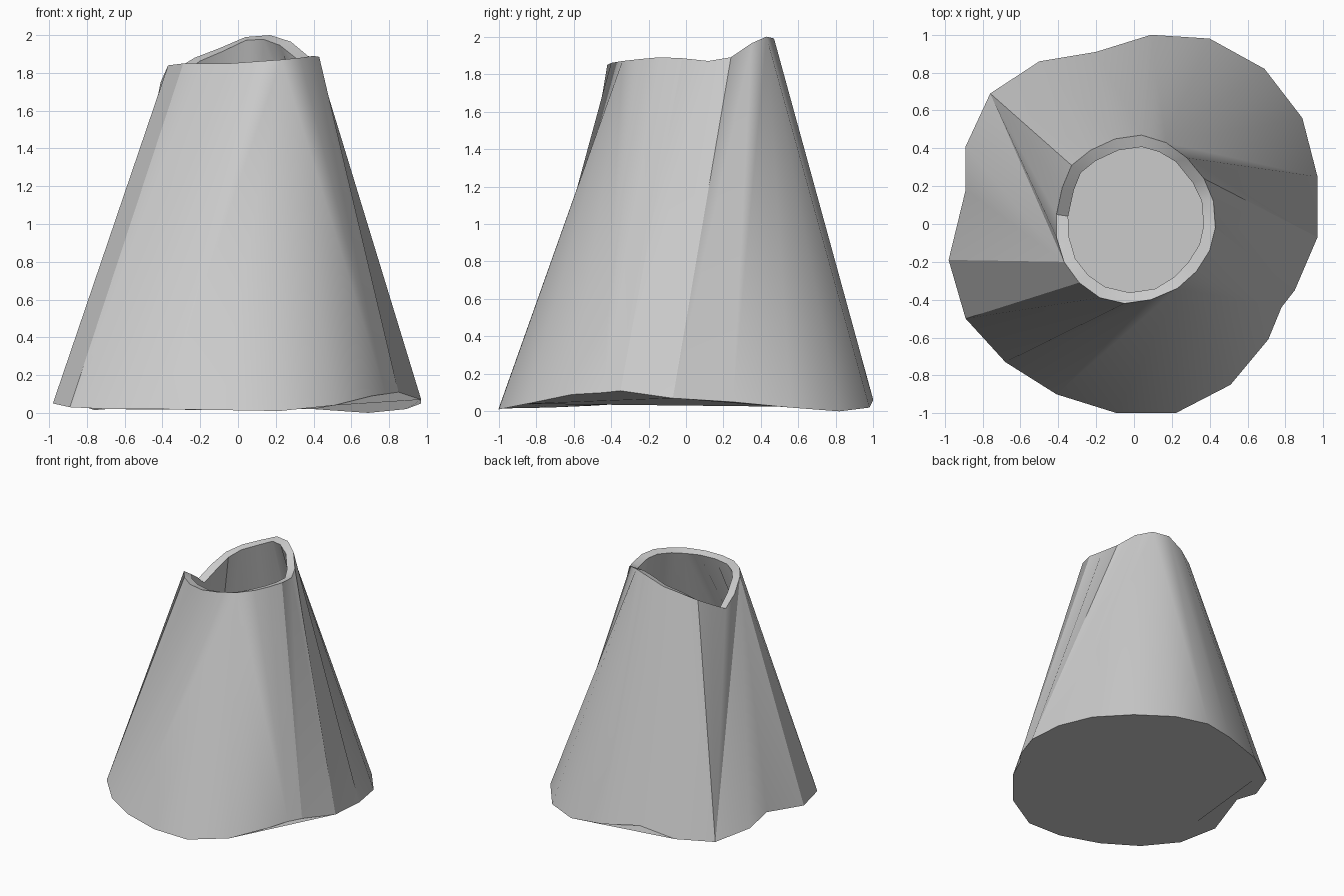
import bpy, bmesh

if "Cube" in bpy.data.objects:
    bpy.data.objects.remove(bpy.data.objects["Cube"])

# Uneven base outline and chipped rim outline, both clockwise seen from above
base = [(.09, 1, .06), (.40, .98, .02), (.69, .82, 0), (.89, .56, .02), (.97, .25, .05),
        (.97, -.07, .07), (.85, -.35, .11), (.78, -.44, .10), (.71, -.61, .09), (.51, -.85, .04),
        (.22, -1, .01), (-.09, -1, .015), (-.41, -.90, .02), (-.68, -.73, .02), (-.89, -.50, .03),
        (-.98, -.19, .05), (-.89, .18, .11), (-.89, .41, .06), (-.76, .69, .015), (-.50, .86, .035),
        (-.20, .91, .09)]
rim = [(.04, .47, 1.99), (.17, .43, 2), (.28, .35, 1.965), (.37, .24, 1.89), (.42, .12, 1.87),
       (.43, -.02, 1.885), (.40, -.14, 1.89), (.33, -.25, 1.88), (.23, -.34, 1.87), (.09, -.40, 1.86),
       (-.05, -.42, 1.85), (-.18, -.39, 1.85), (-.29, -.31, 1.85), (-.37, -.20, 1.84), (-.41, -.07, 1.75),
       (-.41, .05, 1.67), (-.38, .19, 1.75), (-.33, .31, 1.82), (-.23, .39, 1.88), (-.10, .45, 1.93)]

bm = bmesh.new()
b = [bm.verts.new(p) for p in base]
t = [bm.verts.new(p) for p in rim]

# Wall: Q = quad, B = triangle along the base, T = triangle along the rim
i = j = 0
for step in "QBBBQTQTQTTBBBBBQQTTQBBBTTTTQQQ":
    i2, j2 = i + (step in "QB"), j + (step in "QT")
    loop = [b[i % len(b)], t[j % len(t)]]
    if j2 > j:
        loop.append(t[j2 % len(t)])
    if i2 > i:
        loop.append(b[i2 % len(b)])
    bm.faces.new(loop)
    i, j = i2, j2

# Closed underside
bm.faces.new(b)

mesh = bpy.data.meshes.new("hollow_cone")
bm.to_mesh(mesh)
bm.free()
cone = bpy.data.objects.new("hollow_cone", mesh)
bpy.context.collection.objects.link(cone)

# Wall thickness, leaving the top open
shell = cone.modifiers.new("wall_thickness", 'SOLIDIFY')
shell.thickness = 0.065
shell.offset = -1

# Smooth sides with sharp rim and base
bpy.context.view_layer.objects.active = cone
cone.select_set(True)
bpy.ops.object.modifier_apply(modifier=shell.name)
bpy.ops.object.shade_smooth_by_angle(angle=0.52)
